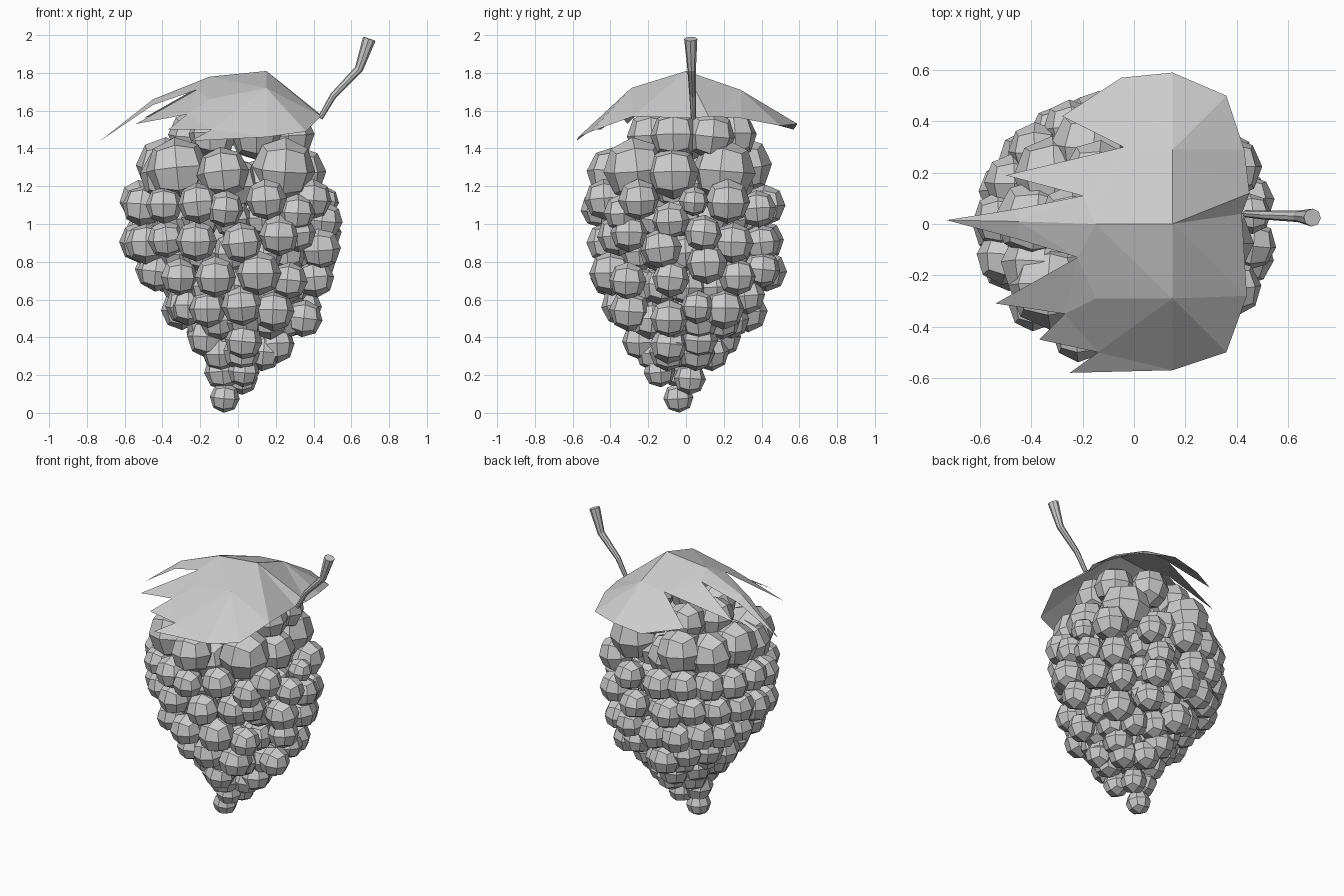
import bpy, bmesh, math, random
from mathutils import Vector, Euler
from mathutils.geometry import delaunay_2d_cdt

cube = bpy.data.objects.get("Cube")
if cube:
    bpy.data.objects.remove(cube)

random.seed(4)
grey = bpy.data.materials.new("light_grey")
grey.use_nodes = True
grey.diffuse_color = (0.6, 0.6, 0.6, 1)
grey.node_tree.nodes["Principled BSDF"].inputs["Base Color"].default_value = (0.6, 0.6, 0.6, 1)


def add_object(name, data):
    data.materials.append(grey)
    obj = bpy.data.objects.new(name, data)
    bpy.context.collection.objects.link(obj)


def add_mesh(name, bm):
    mesh = bpy.data.meshes.new(name)
    bm.to_mesh(mesh)
    bm.free()
    add_object(name, mesh)


def make_ball():
    """Faceted ball: a cube cut once per side and rounded."""
    bm = bmesh.new()
    bmesh.ops.create_cube(bm, size=2)
    bmesh.ops.subdivide_edges(bm, edges=bm.edges[:], cuts=1, use_grid_fill=True)
    for v in bm.verts:
        v.co.normalize()
    mesh = bpy.data.meshes.new("berry_shape")
    bm.to_mesh(mesh)
    bm.free()
    return mesh


ball = make_ball()


def add_berry(bm, centre, radius):
    start = len(bm.verts)
    bm.from_mesh(ball)
    bm.verts.ensure_lookup_table()
    tilt = Euler([random.uniform(-0.12, 0.12) for _ in range(3)]).to_matrix()
    for v in bm.verts[start:]:
        v.co = Vector(centre) + tilt @ (v.co * radius)


def add_berries(name, berries):
    bm = bmesh.new()
    for centre, radius in berries:
        add_berry(bm, centre, radius)
    add_mesh(name, bm)


# Rows of the bunch: height, middle x and y, half width, half depth, back count, berry radius
rows = [(1.28, -0.03, -0.03, 0.36, 0.36, 4, 0.155),
        (1.1, -0.03, -0.02, 0.49, 0.44, 6, 0.11),
        (0.92, -0.03, 0, 0.49, 0.42, 6, 0.11),
        (0.74, -0.01, 0.01, 0.43, 0.42, 6, 0.108),
        (0.56, 0.03, 0, 0.33, 0.34, 5, 0.108),
        (0.39, 0.02, -0.02, 0.19, 0.22, 3, 0.105)]


def reach(offset, half, other):
    """Distance out to the bunch surface at a sideways offset."""
    return other * math.sqrt(max(0, 1 - (offset / half) ** 2))


def nearest_row(z):
    return min(rows, key=lambda row: abs(row[0] - z))


# Berries on the front: x, z, radius
front = [(-0.32, 1.29, 0.17), (-0.08, 1.27, 0.14), (0.24, 1.29, 0.17),
         (-0.39, 1.1, 0.1), (-0.21, 1.11, 0.11), (-0.07, 1.08, 0.1), (0.15, 1.13, 0.11),
         (0.31, 1.06, 0.1), (-0.38, 0.92, 0.1), (-0.22, 0.91, 0.11), (0.02, 0.9, 0.11),
         (0.22, 0.94, 0.11), (-0.31, 0.72, 0.1), (-0.12, 0.72, 0.11), (0.11, 0.74, 0.12),
         (0.27, 0.7, 0.1), (-0.26, 0.56, 0.1), (-0.16, 0.55, 0.1), (0.02, 0.57, 0.11),
         (0.19, 0.54, 0.11), (-0.16, 0.4, 0.11), (0.03, 0.38, 0.1), (0.2, 0.36, 0.1)]
berries = []
for x, z, radius in front:
    _, cx, cy, wide, deep, _, _ = nearest_row(z)
    berries.append(((x, cy - reach(x - cx, wide, deep), z), radius))
add_berries("front_berries", berries)

# Berries on the left side: y, z, radius
side = [(-0.07, 1.27, 0.14), (0.2, 1.28, 0.17), (-0.25, 1.13, 0.11), (-0.08, 1.02, 0.1),
        (0.04, 1.12, 0.08), (0.22, 1.12, 0.12), (0.38, 1.08, 0.1), (-0.3, 0.95, 0.1),
        (-0.13, 0.87, 0.11), (0.09, 0.95, 0.1), (0.25, 0.9, 0.11), (0.4, 0.9, 0.1),
        (-0.08, 0.71, 0.1), (0.11, 0.79, 0.11), (0.27, 0.72, 0.1), (0.4, 0.76, 0.1),
        (-0.09, 0.5, 0.1), (0.06, 0.56, 0.09), (0.2, 0.55, 0.11), (0.32, 0.62, 0.1),
        (-0.08, 0.37, 0.09), (0.07, 0.39, 0.1)]
berries = []
for y, z, radius in side:
    _, cx, cy, wide, deep, _, _ = nearest_row(z)
    berries.append(((cx + reach(y - cy, deep, wide), y, z), radius))
add_berries("left_berries", berries)

# Berries on the right and back, staggered row by row, and a hidden inner ring
outer, inner = [], []
for i, (z, cx, cy, wide, deep, count, radius) in enumerate(rows):
    for k in range(count):
        a = -1.2 - 2.05 * (k + 0.35 * (i % 2)) / count
        lift = random.uniform(-0.03, 0.03)
        outer.append(((cx + wide * math.sin(a), cy - deep * math.cos(a), z + lift), radius))
    for k in range(2 * count):
        a = math.pi * k / count
        inner.append(((cx + 0.68 * wide * math.sin(a), cy - 0.68 * deep * math.cos(a),
                       z - 0.07), radius * 0.95))
add_berries("back_berries", outer)
add_berries("inner_berries", inner)

# Top ring under the leaf, and the hanging tip
crown = [0.25 + math.tau * k / 7 for k in range(7)]
add_berries("crown_berries", [((0.03 + 0.27 * math.sin(a), 0.03 - 0.22 * math.cos(a), 1.47), 0.13)
                              for a in crown])
add_berries("tip_berries", [((-0.08, -0.02, 0.22), 0.1), ((0.03, -0.14, 0.22), 0.085),
                            ((0.02, 0.02, 0.18), 0.085), ((0.02, 0, 0.32), 0.09),
                            ((-0.07, -0.04, 0.08), 0.08)])
bpy.data.meshes.remove(ball)

# Leaf: jagged outline draped over a raised ridge
outline = [(0.15, 0.59, 1.53), (0.36, 0.5, 1.52), (0.43, 0.29, 1.56), (0.45, 0.12, 1.57),
           (0.42, 0.04, 1.56), (0.44, -0.28, 1.57), (0.36, -0.5, 1.49), (0.15, -0.57, 1.46),
           (-0.25, -0.58, 1.44), (-0.14, -0.5, 1.5), (-0.37, -0.45, 1.5), (-0.27, -0.35, 1.58),
           (-0.54, -0.31, 1.53), (-0.22, -0.13, 1.71), (-0.45, -0.06, 1.63),
           (-0.73, 0.015, 1.44), (-0.45, 0.06, 1.63), (-0.2, 0.11, 1.73), (-0.5, 0.19, 1.56),
           (-0.04, 0.3, 1.69), (-0.28, 0.42, 1.54), (-0.05, 0.57, 1.5)]
ridge = [(-0.15, -0.29, 1.66), (0.15, -0.29, 1.72), (-0.15, 0, 1.78),
         (0.15, 0, 1.81), (0.15, 0.29, 1.71), (-0.45, 0.01, 1.66)]
points = [Vector(p) for p in outline + ridge]
n = len(outline)
rim = [(i, (i + 1) % n) for i in range(n)]
creases = [(n, n + 1), (n + 1, n + 3), (n + 3, n + 4), (n + 2, n + 3), (n + 2, n + 5),
           (n + 5, 15), (n + 3, 4), (n + 1, 5), (n + 1, 7), (n + 4, 0), (n + 4, 2), (n + 4, 19)]
flat, _, tris, origin, _, _ = delaunay_2d_cdt([p.xy for p in points], rim + creases,
                                              [], 1, 0.0001)
bm = bmesh.new()
corners = [bm.verts.new((p.x, p.y, points[o[0]].z)) for p, o in zip(flat, origin)]
for tri in tris:
    face = bm.faces.new([corners[i] for i in tri])
    face.normal_update()
    if face.normal.z < 0:
        face.normal_flip()
add_mesh("leaf", bm)

# Stem: bent tube widening to a cut end
curve = bpy.data.curves.new("stem", "CURVE")
curve.dimensions = "3D"
curve.bevel_depth = 0.035
curve.bevel_resolution = 2
curve.use_fill_caps = True
spline = curve.splines.new("POLY")
path = [(0.435, 0.04, 1.56, 0.4), (0.505, 0.035, 1.68, 0.5), (0.64, 0.03, 1.82, 0.65),
        (0.695, 0.025, 1.98, 1)]
spline.points.add(len(path) - 1)
for point, (x, y, z, r) in zip(spline.points, path):
    point.co = (x, y, z, 1)
    point.radius = r
spline.use_smooth = False
add_object("stem", curve)
